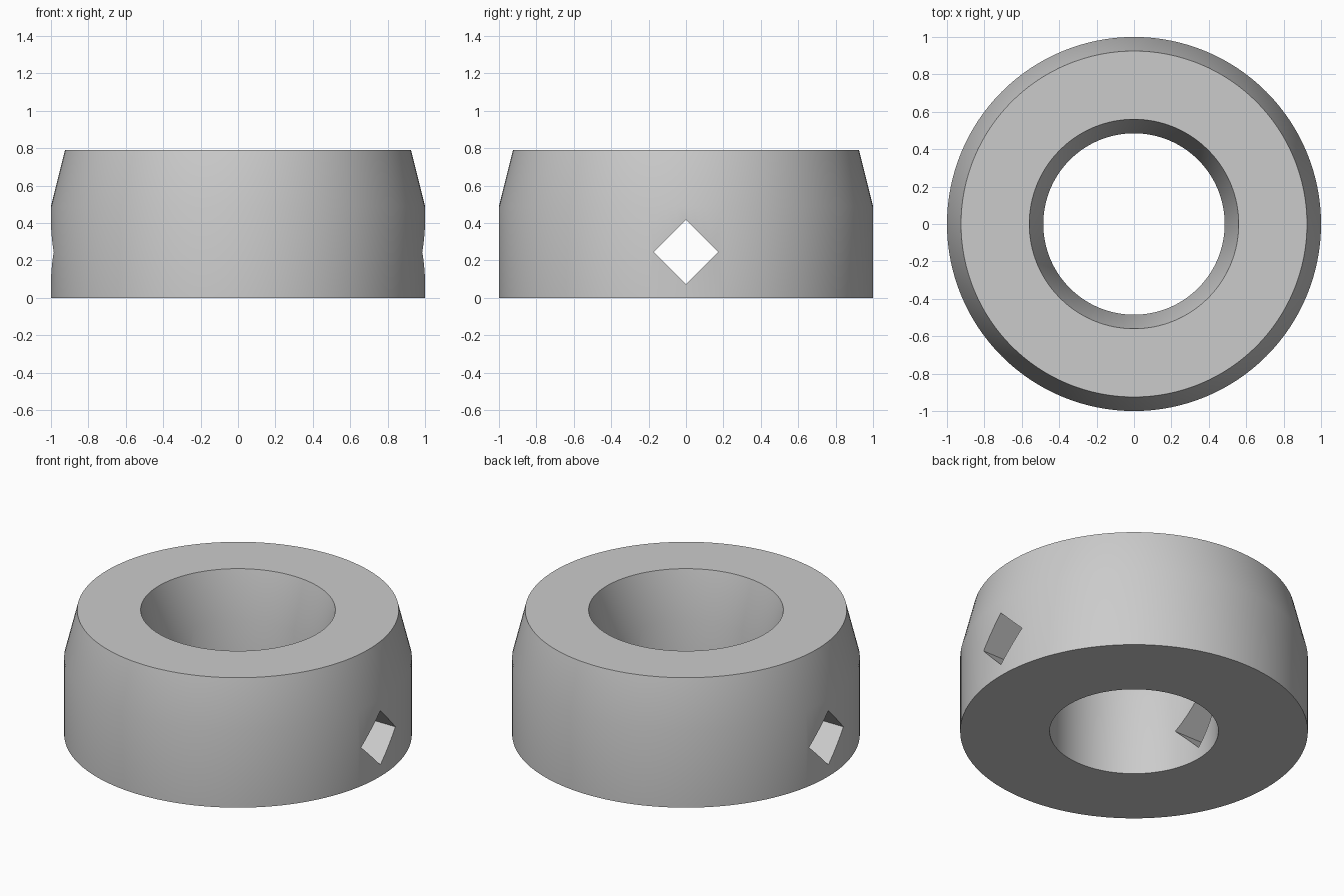
import bpy, bmesh, math

default = bpy.data.objects.get("Cube")
if default:
    bpy.data.objects.remove(default, do_unlink=True)

SEGMENTS = 128

# Material
grey = bpy.data.materials.new("plain grey")
grey.use_nodes = True
colour = (0.6, 0.6, 0.6, 1)
grey.diffuse_color = colour
grey.node_tree.nodes["Principled BSDF"].inputs["Base Color"].default_value = colour


def lathe(name, profile):
    """Spin a closed (radius, height) profile around the z axis."""
    bm = bmesh.new()
    rings = []
    for i in range(SEGMENTS):
        a = 2 * math.pi * i / SEGMENTS
        rings.append([bm.verts.new((r * math.cos(a), r * math.sin(a), z)) for r, z in profile])
    n = len(profile)
    for i, ring in enumerate(rings):
        following = rings[(i + 1) % SEGMENTS]
        for j in range(n):
            k = (j + 1) % n
            bm.faces.new((ring[j], following[j], following[k], ring[k]))
    bmesh.ops.recalc_face_normals(bm, faces=bm.faces)
    mesh = bpy.data.meshes.new(name)
    bm.to_mesh(mesh)
    bm.free()
    obj = bpy.data.objects.new(name, mesh)
    bpy.context.collection.objects.link(obj)
    return obj


# Collar body: straight lower half, tapered upper half, flared bore
collar = lathe("collar", [(0.485, 0), (1, 0), (1, 0.49), (0.925, 0.79), (0.56, 0.79), (0.485, 0.49)])
collar.data.materials.append(grey)

# Square cross hole standing on its corner, running along x
bpy.ops.mesh.primitive_cube_add(size=1, location=(0, 0, 0.245), rotation=(math.pi / 4, 0, 0))
cutter = bpy.context.object
cutter.name = "cross_hole_cutter"
cutter.scale = (3, 0.243, 0.243)
cutter.data.materials.append(grey)

cut = collar.modifiers.new("cross hole", "BOOLEAN")
cut.operation = "DIFFERENCE"
cut.solver = "EXACT"
cut.object = cutter
bpy.ops.object.select_all(action="DESELECT")
collar.select_set(True)
bpy.context.view_layer.objects.active = collar
bpy.ops.object.modifier_apply(modifier=cut.name)
bpy.data.objects.remove(cutter, do_unlink=True)

# Smooth the round walls, keep the rims crisp
bpy.ops.object.shade_smooth_by_angle(angle=math.radians(30))
